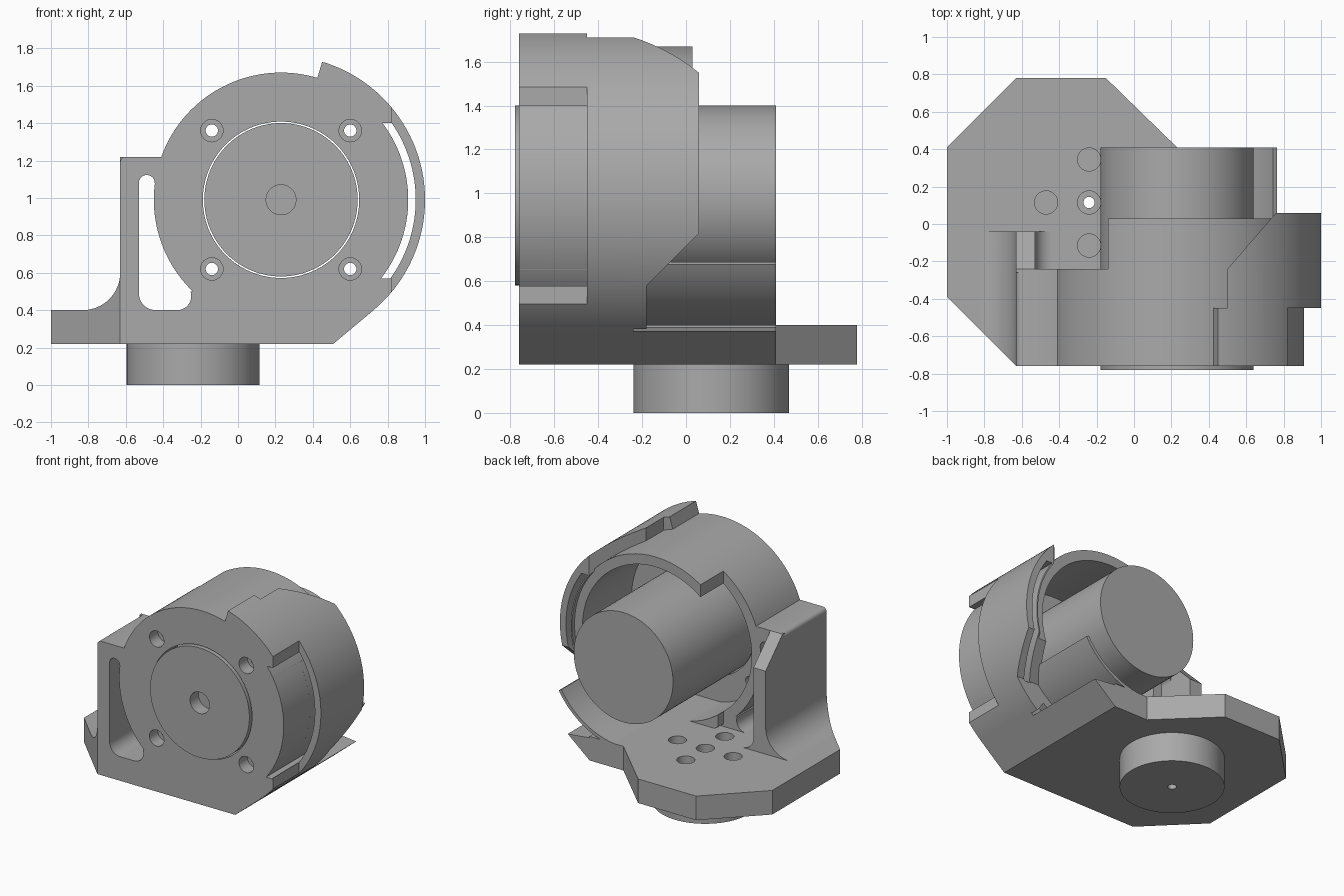
import bpy, bmesh
from math import sin, cos, radians

if "Cube" in bpy.data.objects:
    bpy.data.objects.remove(bpy.data.objects["Cube"])

grey = bpy.data.materials.new("plain grey")
grey.use_nodes = True
COLOUR = (0.4, 0.4, 0.4, 1)
grey.diffuse_color = COLOUR
grey.node_tree.nodes["Principled BSDF"].inputs["Base Color"].default_value = COLOUR

CX, CZ = 0.23, 0.99      # motor axis
BX, BY = -0.24, 0.115    # mounting boss axis
FRONT = -0.76


def arc(cx, cy, r, a, b, n=24):
    angles = [radians(a + (b - a) * i / n) for i in range(n + 1)]
    return [(cx + r * cos(t), cy + r * sin(t)) for t in angles]


def circle(cx, cy, r, n=64):
    return arc(cx, cy, r, 0, 360 - 360 / n, n - 1)


def sector(r1, r2, a, b, n=48):
    return arc(CX, CZ, r2, a, b, n) + arc(CX, CZ, r1, b, a, n)


def prism(name, pts, axis, lo, hi):
    """Extrude a flat outline along one axis."""
    place = {"x": lambda p, d: (d, p[0], p[1]),
             "y": lambda p, d: (p[0], d, p[1]),
             "z": lambda p, d: (p[0], p[1], d)}[axis]
    bm = bmesh.new()
    ends = [[bm.verts.new(place(p, d)) for p in pts] for d in (lo, hi)]
    bm.faces.new(ends[0])
    bm.faces.new(ends[1])
    for i in range(len(pts)):
        j = (i + 1) % len(pts)
        bm.faces.new((ends[0][i], ends[0][j], ends[1][j], ends[1][i]))
    bmesh.ops.recalc_face_normals(bm, faces=bm.faces)
    mesh = bpy.data.meshes.new(name)
    bm.to_mesh(mesh)
    bm.free()
    ob = bpy.data.objects.new(name, mesh)
    bpy.context.collection.objects.link(ob)
    mesh.materials.append(grey)
    return ob


def box(x, y, z):
    return prism("cutter", [(x[0], z[0]), (x[1], z[0]), (x[1], z[1]), (x[0], z[1])], "y", *y)


def combine(ob, cutters, operation="DIFFERENCE"):
    """Apply booleans and remove the cutters."""
    for c in cutters:
        m = ob.modifiers.new("cut", "BOOLEAN")
        m.object, m.operation, m.solver = c, operation, "EXACT"
    deps = bpy.context.evaluated_depsgraph_get()
    mesh = bpy.data.meshes.new_from_object(ob.evaluated_get(deps))
    ob.modifiers.clear()
    ob.data = mesh
    for c in cutters:
        bpy.data.objects.remove(c)
    return ob


def drill(x, y, r, axis, lo, hi):
    return prism("cutter", circle(x, y, r, 32), axis, lo, hi)


def lower_notch():
    # clears the lower rear corner of the drum and guard
    return prism("cutter", [(-0.18, 0.1), (-0.18, 0.58), (0.06, 0.82), (0.3, 0.82), (0.3, 0.1)],
                 "x", -0.3, 1.2)


# Motor with a shallow shaft hole in its front
motor = prism("motor", circle(CX, CZ, 0.41, 96), "y", -0.78, 0.41)
combine(motor, [drill(CX, CZ, 0.08, "y", -0.9, -0.68)])

# Round drum wall, open on the rear left
drum = prism("drum_wall", circle(CX, CZ, 0.68, 128), "y", FRONT, 0.03)
combine(drum, [prism("cutter", circle(CX, CZ, 0.605, 128), "y", -1, 1),
               box((-1, -0.14), (-0.24, 1), (0, 2)), lower_notch()])

# Front plate with motor opening and four countersunk screw holes
plate = prism("front_plate", circle(CX, CZ, 0.61, 128), "y", FRONT, -0.55)
cuts = [prism("cutter", circle(CX, CZ, 0.418, 96), "y", -1, 0)]
for sx in (-0.37, 0.37):
    for sz in (-0.37, 0.37):
        cuts += [drill(CX + sx, CZ + sz, 0.06, "y", -1, -0.66),
                 drill(CX + sx, CZ + sz, 0.033, "y", -1, 0)]
combine(plate, cuts)

# Outer guard band with slot, front window and slanted rear end
guard = prism("outer_guard", sector(0.67, 0.77, 73.4, -52, 72), "y", FRONT, 0.06)
slot = prism("cutter", sector(0.68, 0.72, 60, -60, 72), "y", -1, 1)
combine(slot, [box((0, 1.2), (-1.1, 1.1), (1.4, 2)), box((0, 1.2), (-1.1, 1.1), (0, 0.57))])
slant = prism("cutter", [(0.2, -0.45), (0.5, -0.45), (0.5, -0.24), (0.76, 0.06),
                         (0.76, 0.3), (0.2, 0.3)], "z", CZ, 2)
window = box((0.82, 1.2), (-1, -0.45), (0.3, 1.7))
combine(window, [prism("cutter", circle(CX, CZ, 0.68, 128), "y", -1.2, 0)])
combine(guard, [slot, slant, window, lower_notch()])

# Lower body joining drum, base and left wall
body_outline = ([(-0.63, 0.22), (0.51, 0.22), (0.725, 0.4)]
                + arc(CX, CZ, 0.65, -50, -200, 64)
                + [(-0.41, 1.22)] + arc(-0.6, 1.19, 0.03, 90, 180, 6))
body = prism("lower_body", body_outline, "y", FRONT, -0.24)
body_slot = (arc(-0.4875, 1.08, 0.0425, 180, 0, 12)
             + arc(CX, CZ, 0.68, 173, 226, 24)
             + arc(-0.325, 0.475, 0.075, 20, -90, 10)
             + arc(-0.44, 0.49, 0.09, -90, -180, 10))
combine(body, [prism("cutter", body_slot, "y", -1, 0)])

# Left wall rear extension with a sloped top corner
prism("left_wall", [(-0.26, 0.3), (-0.04, 0.3), (-0.04, 1.02), (-0.24, 1.22), (-0.26, 1.22)],
      "x", -0.63, -0.53)
prism("inner_fillet", [(-0.54, 0.39), (-0.44, 0.4)] + arc(-0.44, 0.49, 0.09, -90, -180, 10)
      + [(-0.54, 0.49)], "y", -0.26, -0.04)

# Octagonal base plate with screw holes and round boss underneath
octagon = [(-1, -0.39), (-0.63, FRONT), (0.51, FRONT), (0.51, 0.41),
           (0.23, 0.41), (-0.15, 0.78), (-0.63, 0.78), (-1, 0.41)]
fillet = prism("outer_fillet", [(-0.62, 0.39), (-0.62, 0.6)]
               + arc(-0.83, 0.6, 0.2, 0, -90, 16) + [(-0.83, 0.39)], "y", FRONT, -0.04)
combine(fillet, [prism("cutter", octagon, "z", 0.2, 1)], "INTERSECT")
base = prism("base_plate", octagon, "z", 0.22, 0.4)
holes = [drill(BX + dx, BY + dy, 0.062, "z", 0.32, 0.5)
         for dx, dy in ((0, 0), (0.23, 0), (-0.23, 0), (0, 0.23), (0, -0.23))]
combine(base, holes + [drill(BX, BY, 0.03, "z", 0, 0.5)])
boss = prism("round_boss", circle(BX, BY, 0.355, 96), "z", 0, 0.22)
combine(boss, [drill(BX, BY, 0.03, "z", -0.1, 0.5)])
prism("base_bevel_edge", [(0.5, 0.22), (0.51, 0.22), (0.69, 0.37), (0.5, 0.39)], "y", FRONT, 0.41)

# Thin curved cradle lip below the motor
prism("cradle_lip", sector(0.595, 0.62, -30.5, -85, 32), "y", -0.56, 0.41)

# Smooth curved faces, keep hard edges
bpy.ops.object.select_all(action="DESELECT")
for ob in bpy.context.collection.objects:
    if ob.type == "MESH":
        ob.select_set(True)
        bpy.context.view_layer.objects.active = ob
bpy.ops.object.shade_smooth_by_angle(angle=radians(30))
